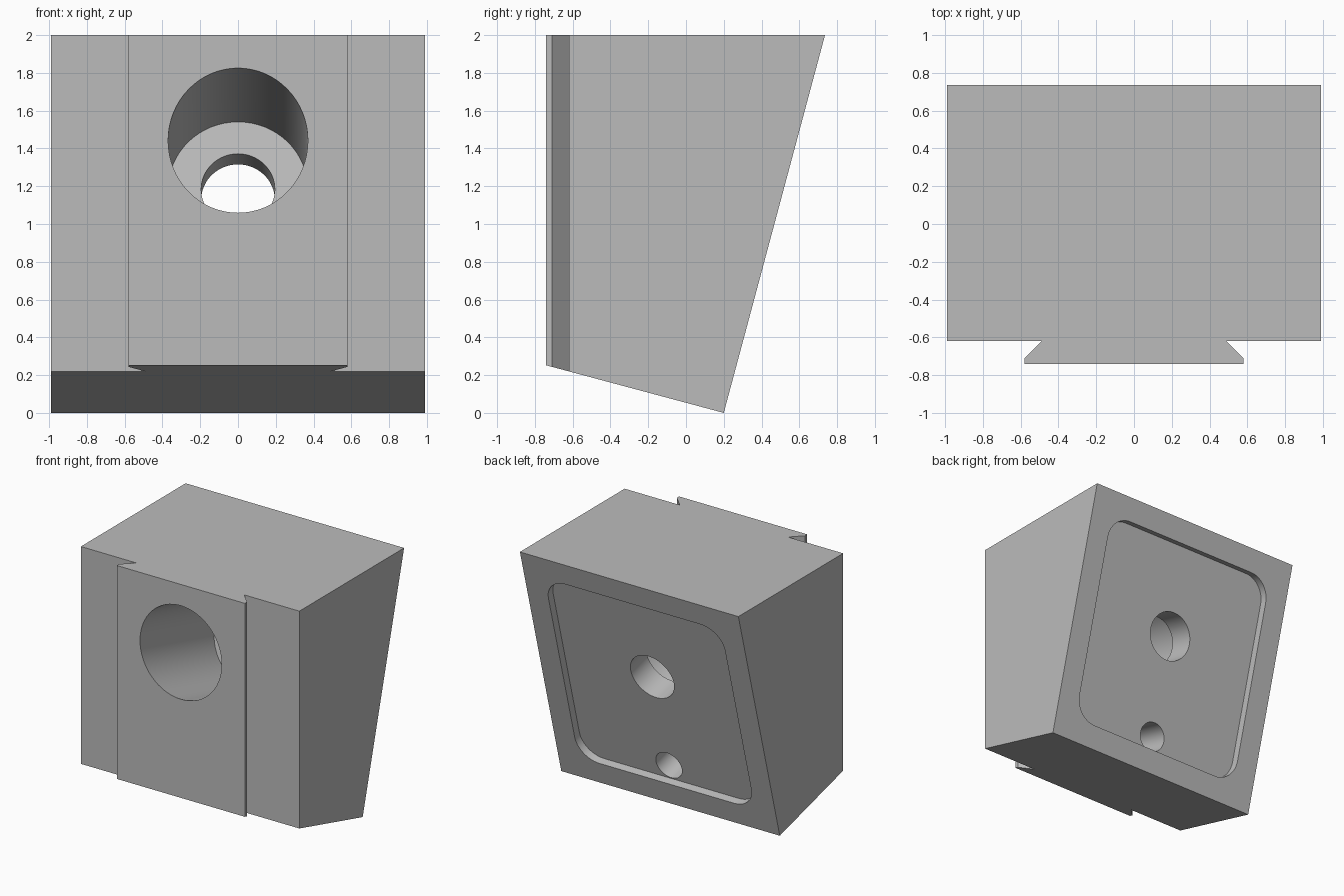
import bpy, bmesh, math
from mathutils import Matrix, Vector

cube = bpy.data.objects.get("Cube")
if cube:
    bpy.data.objects.remove(cube, do_unlink=True)

TILT = math.radians(15)
W, FRONT, FACE, BACK = 0.99, -0.74, -0.62, 0.74
FOOT = Vector((0, 0.2, 0))                                # lowest edge of the sloped back
N = Vector((0, math.cos(TILT), -math.sin(TILT)))          # out of the back face
U = Vector((0, math.sin(TILT), math.cos(TILT)))           # up the back face
X = Vector((-1, 0, 0))
LENGTH = 2 / math.cos(TILT)

grey = bpy.data.materials.new("plain grey")
grey.use_nodes = True
colour = (0.5, 0.5, 0.5, 1)
grey.diffuse_color = colour
grey.node_tree.nodes["Principled BSDF"].inputs["Base Color"].default_value = colour


def prism(name, points, depth):
    """Extrude a flat outline along +z."""
    bm = bmesh.new()
    face = bm.faces.new([bm.verts.new((x, y, 0)) for x, y in points])
    top = bmesh.ops.extrude_face_region(bm, geom=[face])["geom"]
    bmesh.ops.translate(bm, vec=(0, 0, depth),
                        verts=[v for v in top if isinstance(v, bmesh.types.BMVert)])
    bmesh.ops.recalc_face_normals(bm, faces=bm.faces)
    mesh = bpy.data.meshes.new(name)
    bm.to_mesh(mesh)
    bm.free()
    mesh.materials.append(grey)
    obj = bpy.data.objects.new(name, mesh)
    bpy.context.collection.objects.link(obj)
    return obj


def arc(cx, cy, r, start, end, steps):
    angles = [math.radians(start + (end - start) * i / steps) for i in range(steps + 1)]
    return [(cx + r * math.cos(a), cy + r * math.sin(a)) for a in angles]


def circle(r):
    return arc(0, 0, r, 0, 360, 64)[:-1]


def cut(name, points, up, near, far):
    """Cut an outline square to the sloped back, from depth near to depth far."""
    tool = prism(name, points, far - near)
    frame = Matrix((X, U, -N)).transposed()
    if frame.determinant() < 0:
        frame = Matrix((-X, U, -N)).transposed()
    tool.matrix_world = Matrix.Translation(FOOT + U * up - N * near) @ frame.to_4x4()
    tool.hide_render = True
    tool.hide_set(True)
    mod = body.modifiers.new(name, "BOOLEAN")
    mod.operation, mod.solver, mod.object = "DIFFERENCE", "EXACT", tool
    return tool


# Block with a dovetail rail down the front
half = [(0.58, FRONT), (0.58, -0.71), (0.49, FACE), (W, FACE), (W, BACK)]
body = prism("wedge_block", half + [(-x, y) for x, y in reversed(half)], 2)

# Slope the back and the underside, at right angles to each other
bm = bmesh.new()
bm.from_mesh(body.data)
for normal in (N, -U):
    bmesh.ops.bisect_plane(bm, geom=bm.verts[:] + bm.edges[:] + bm.faces[:],
                           plane_co=FOOT, plane_no=normal, clear_outer=True)
    bmesh.ops.holes_fill(bm, edges=[e for e in bm.edges if e.is_boundary], sides=0)
bmesh.ops.recalc_face_normals(bm, faces=bm.faces)
bm.to_mesh(body.data)
bm.free()

# Shallow rounded pocket in the back
R, MARGIN = 0.19, 0.19
px, py = W - MARGIN - R, LENGTH / 2 - MARGIN - R
outline = []
for i, (sx, sy) in enumerate(((1, 1), (-1, 1), (-1, -1), (1, -1))):
    outline += arc(sx * px, sy * py, R, 90 * i, 90 * i + 90, 12)

tools = [
    cut("back_pocket", outline, LENGTH / 2, -0.1, 0.063),
    cut("bolt_hole", circle(0.195), 1.15, -0.1, 0.5),
    cut("counterbore", circle(0.37), 1.15, 0.28, 2.0),
    cut("locating_hole", circle(0.117), 0.315, -0.1, 0.45),
]

# Bake the cuts and drop the cutters
bpy.context.view_layer.objects.active = body
body.select_set(True)
for mod in list(body.modifiers):
    bpy.ops.object.modifier_apply(modifier=mod.name)
for tool in tools:
    bpy.data.objects.remove(tool, do_unlink=True)
bpy.ops.object.shade_smooth_by_angle(angle=math.radians(30))
